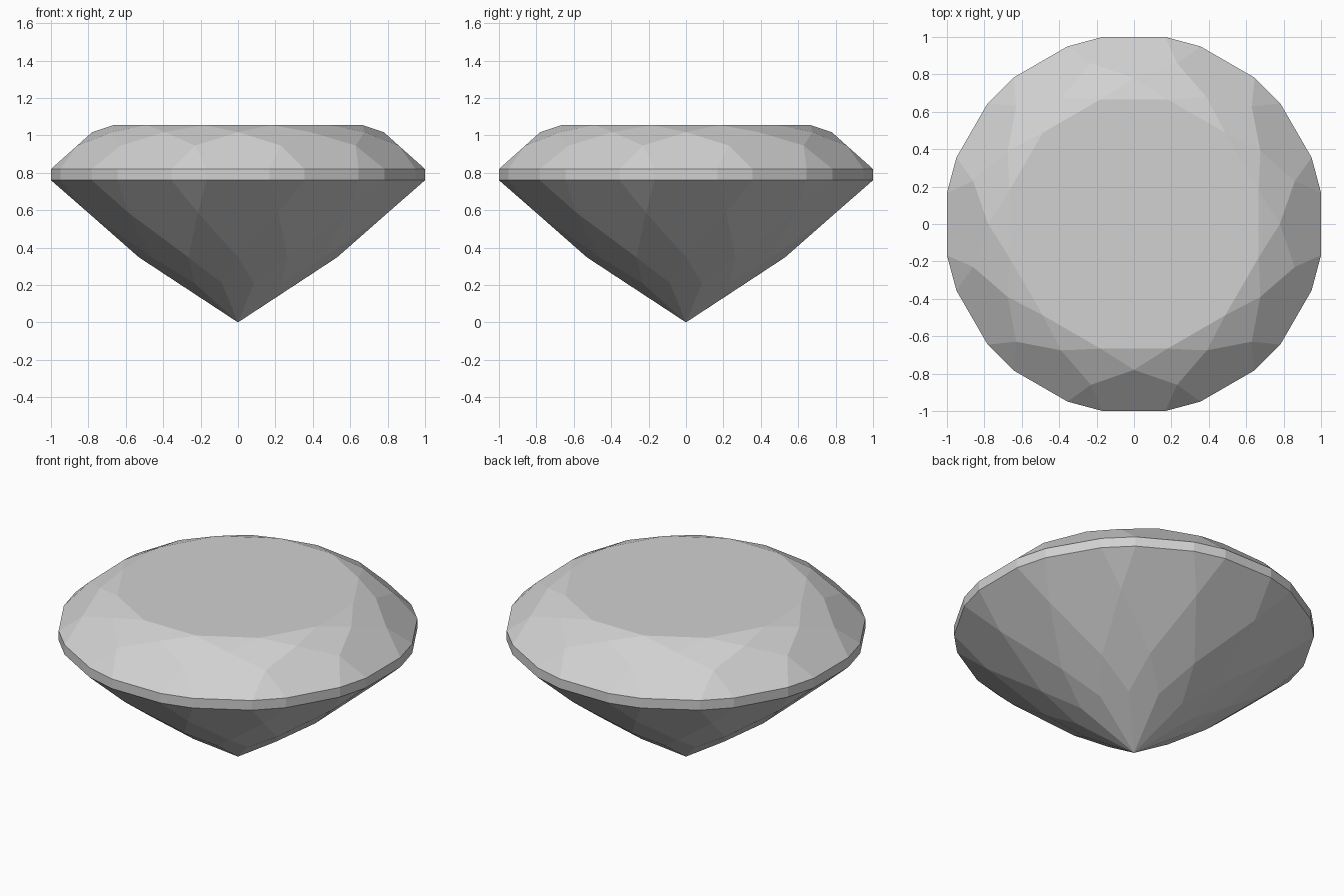
import bpy, bmesh
from math import cos, sin, radians

cube = bpy.data.objects.get("Cube")
if cube:
    bpy.data.objects.remove(cube, do_unlink=True)

SIDES = 12
STEP = 360 / SIDES
HALF = STEP / 2
CHAMFER = 5.5                                  # half angle of the short girdle edges
GIRDLE_R = 1 / cos(radians(HALF - CHAMFER))

mat = bpy.data.materials.new("pale_grey")
mat.use_nodes = True
grey = (0.64, 0.64, 0.64, 1)
mat.diffuse_color = grey
mat.node_tree.nodes["Principled BSDF"].inputs["Base Color"].default_value = grey

bm = bmesh.new()


def ring(radius, z, offset=0.0):
    """One vertex per side, turned by offset degrees."""
    angles = [radians(i * STEP + offset) for i in range(SIDES)]
    return [bm.verts.new((radius * cos(a), radius * sin(a), z)) for a in angles]


def girdle(z):
    """Two rings either side of each half step."""
    return (ring(GIRDLE_R, z, HALF - CHAMFER), ring(GIRDLE_R, z, HALF + CHAMFER))


# Crown, girdle and pavilion rings
table = ring(0.69, 1.055, HALF)
star = ring(0.78, 1.017)
crown = ring(0.89, 0.945, HALF)
top_a, top_b = girdle(0.82)
low_a, low_b = girdle(0.76)
pavilion = ring(0.83, 0.587, HALF)
main = ring(0.53, 0.348)
lower = ring(0.33, 0.21, HALF)
tip = bm.verts.new((0, 0, 0))

bm.faces.new(table)
for i in range(SIDES):
    p, n = i - 1, (i + 1) % SIDES
    facets = [
        # Crown: star, kite, main and corner facets
        (table[p], star[i], table[i]),
        (table[i], star[i], crown[i], star[n]),
        (star[i], crown[p], top_b[p], top_a[i], crown[i]),
        (crown[i], top_a[i], top_b[i]),
        # Girdle band
        (top_b[p], low_b[p], low_a[i], top_a[i]),
        (top_a[i], low_a[i], low_b[i], top_b[i]),
        # Pavilion: corner, main, kite and tip facets
        (pavilion[i], low_b[i], low_a[i]),
        (main[i], pavilion[i], low_a[i], low_b[p], pavilion[p]),
        (main[i], lower[i], main[n], pavilion[i]),
        (tip, lower[i], main[i], lower[p]),
    ]
    for verts in facets:
        bm.faces.new(verts)

bmesh.ops.recalc_face_normals(bm, faces=bm.faces)
mesh = bpy.data.meshes.new("cut_gem")
bm.to_mesh(mesh)
bm.free()
mesh.materials.append(mat)
gem = bpy.data.objects.new("cut_gem", mesh)
bpy.context.collection.objects.link(gem)
